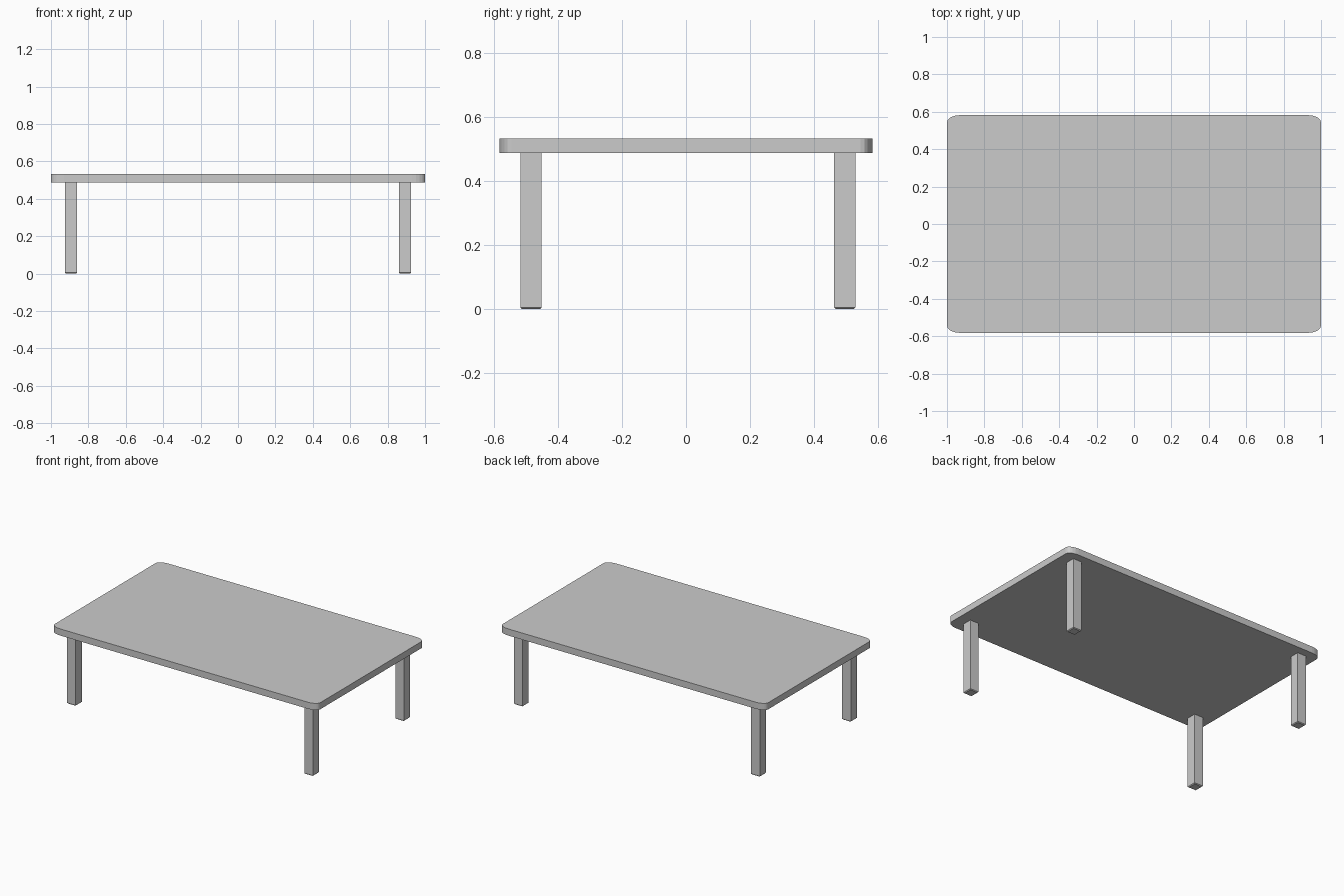
import bpy, bmesh
from math import cos, sin, pi

if "Cube" in bpy.data.objects:
    bpy.data.objects.remove(bpy.data.objects["Cube"])

HX, HY = 1.0, 0.582          # half size of the top
Z0, Z1 = 0.487, 0.532        # underside and upper face of the top
RX, RY = 0.07, 0.038         # slightly stretched corner rounding
SEGS = 5


def finish(bm, name):
    bmesh.ops.recalc_face_normals(bm, faces=bm.faces)
    mesh = bpy.data.meshes.new(name)
    bm.to_mesh(mesh)
    bm.free()
    obj = bpy.data.objects.new(name, mesh)
    bpy.context.collection.objects.link(obj)
    return obj


# Table top: rounded rectangle extruded upwards
bm = bmesh.new()
ring = []
for q, (sx, sy) in enumerate([(1, 1), (-1, 1), (-1, -1), (1, -1)]):
    for i in range(SEGS + 1):
        a = (q + i / SEGS) * pi / 2
        ring.append(bm.verts.new((sx * (HX - RX) + RX * cos(a),
                                  sy * (HY - RY) + RY * sin(a), Z0)))
base = bm.faces.new(ring)
ext = bmesh.ops.extrude_face_region(bm, geom=[base], use_keep_orig=True)
top_verts = [v for v in ext["geom"] if isinstance(v, bmesh.types.BMVert)]
bmesh.ops.translate(bm, verts=top_verts, vec=(0, 0, Z1 - Z0))
finish(bm, "table_top")


# Legs: square posts with a small chamfer around the foot
def leg(name, x, y):
    bm = bmesh.new()
    bmesh.ops.create_cube(bm, size=1)
    for v in bm.verts:
        v.co = (x + v.co.x * 0.065, y + v.co.y * 0.066, (v.co.z + 0.5) * Z0 )
    foot = [e for e in bm.edges if all(v.co.z < 0.01 for v in e.verts)]
    bmesh.ops.bevel(bm, geom=foot, offset=0.005, segments=1, affect='EDGES')
    finish(bm, name)


for side, x in (("left", -0.893), ("right", 0.893)):
    leg("front_leg_" + side, x, -0.483)
    leg("back_leg_" + side, x, 0.495)
